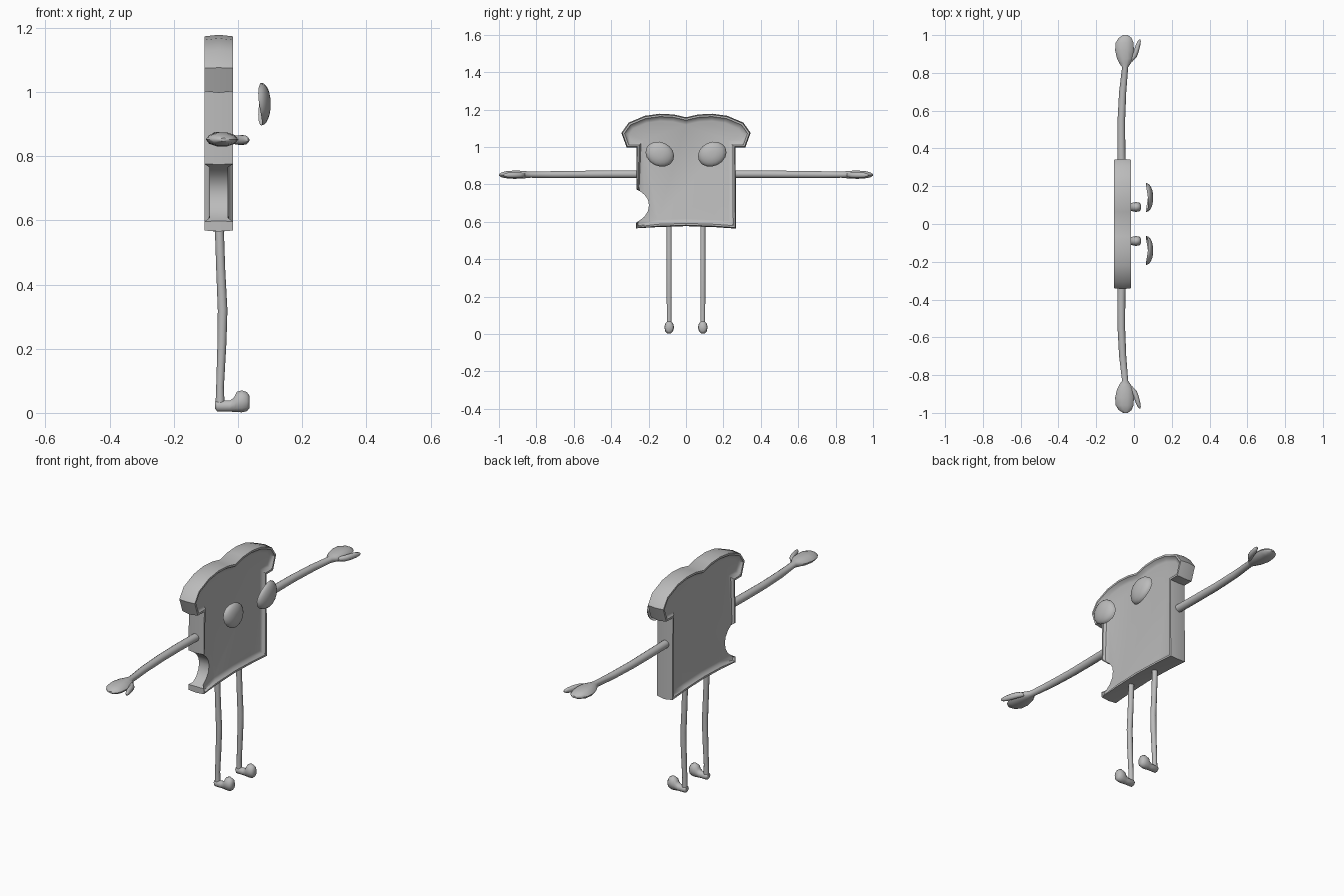
import bpy, bmesh, math
from mathutils import Vector

if "Cube" in bpy.data.objects:
    bpy.data.objects.remove(bpy.data.objects["Cube"])

grey = bpy.data.materials.new("plain grey")
grey.diffuse_color = (0.5, 0.5, 0.5, 1)
grey.use_nodes = True
grey.node_tree.nodes["Principled BSDF"].inputs["Base Color"].default_value = grey.diffuse_color


def finish(bm, name, angle=40, face_x=False):
    bmesh.ops.remove_doubles(bm, verts=bm.verts, dist=0.0002)
    bmesh.ops.recalc_face_normals(bm, faces=bm.faces)
    if face_x and sum(f.normal.x for f in bm.faces) < 0:
        bmesh.ops.reverse_faces(bm, faces=bm.faces)
    me = bpy.data.meshes.new(name)
    bm.to_mesh(me)
    bm.free()
    me.materials.append(grey)
    ob = bpy.data.objects.new(name, me)
    bpy.context.collection.objects.link(ob)
    bpy.ops.object.select_all(action='DESELECT')
    ob.select_set(True)
    bpy.context.view_layer.objects.active = ob
    bpy.ops.object.shade_smooth_by_angle(angle=math.radians(angle))
    return ob


def bridge(bm, rings):
    for a, b in zip(rings, rings[1:]):
        for i in range(len(a)):
            j = (i + 1) % len(a)
            bm.faces.new((a[i], a[j], b[j], b[i]))


def loft(name, axis, sections, side=1, n=10):
    """Rings square to an axis: each section is (x, y, z, radius 1, radius 2)."""
    bm = bmesh.new()
    u, v = [k for k in range(3) if k != axis]
    rings = []
    for x, y, z, r1, r2 in sections:
        ring = []
        for i in range(n):
            t = 2 * math.pi * i / n
            p = [x, y, z]
            p[u] += r1 * math.cos(t)
            p[v] += r2 * math.sin(t)
            p[1] *= side
            ring.append(bm.verts.new(p))
        rings.append(ring)
    bridge(bm, rings)
    bm.faces.new(rings[0])
    bm.faces.new(rings[-1])
    return finish(bm, name, 50)


# Bread slice outline (y, z, crust strength); strength 0 marks the bite
half_top = [(.262, 1.0, 1), (.315, 1.0, 1), (.342, 1.075, 1), (.305, 1.128, 1),
            (.22, 1.164, 1), (.14, 1.175, 1), (.065, 1.171, 1)]
outline = ([(.265, .567, 1)] + half_top + [(0, 1.156, 1)]
           + [(-y, z, c) for y, z, c in reversed(half_top)]
           + [(-.264, .775, .6), (-.248, .765, 0), (-.222, .745, 0), (-.203, .718, 0),
              (-.198, .69, 0), (-.203, .658, 0), (-.222, .628, 0), (-.248, .607, 0),
              (-.265, .597, .3), (-.265, .567, .5),
              (-.15, .575, 1), (0, .58, 1), (.15, .575, 1)])


def inset(dist):
    res = []
    n = len(outline)
    for i, (y, z, c) in enumerate(outline):
        p = Vector((y, z))
        a = (p - Vector(outline[i - 1][:2])).normalized()
        b = (Vector(outline[(i + 1) % n][:2]) - p).normalized()
        na, nb = Vector((-a.y, a.x)), Vector((-b.y, b.x))
        res.append(p + (na + nb) / max(1 + na.dot(nb), .5) * dist * c)
    return res


# Slice: raised crust rim around a sunken crumb on both faces
MID, RIM, CRUMB = -.06, .045, .029
bm = bmesh.new()
rings = []
for dist, x in [(.036, CRUMB), (.022, CRUMB + .004), (.012, RIM), (.002, RIM), (-.003, 0),
                (.002, -RIM), (.012, -RIM), (.022, -CRUMB - .004), (.036, -CRUMB)]:
    ring = []
    for p, (y, z, c) in zip(inset(dist), outline):
        xx = x if c else max(-CRUMB, min(CRUMB, x))
        ring.append(bm.verts.new((MID + xx, p.x, p.y)))
    rings.append(ring)
bridge(bm, rings)
for ring in (rings[0], rings[-1]):
    bm.faces.new(ring)
finish(bm, "bread_slice", 35)

for side, label in ((1, "left"), (-1, "right")):
    # Arm running out into a flat mitten hand
    loft(label + "_arm", 1, [
        (-.064, .24, .855, .021, .021), (-.067, .4, .855, .021, .021),
        (-.067, .55, .854, .020, .020), (-.060, .7, .853, .019, .019),
        (-.047, .83, .852, .016, .017), (-.047, .85, .852, .030, .019),
        (-.047, .875, .852, .043, .022), (-.050, .92, .852, .050, .023),
        (-.050, .96, .852, .047, .020), (-.047, .985, .851, .034, .014),
        (-.045, 1.0, .851, .012, .005)], side)
    loft(label + "_thumb", 1, [
        (-.020, .86, .85, .012, .010), (.000, .885, .85, .015, .015),
        (.012, .915, .85, .014, .016), (.022, .95, .85, .012, .014),
        (.028, .968, .85, .008, .009), (.030, .976, .85, .003, .003)], side)
    # Thin leg with a slight knee
    loft(label + "_leg", 2, [
        (-.056, .09, .03, .014, .014), (-.056, .09, .08, .012, .013),
        (-.050, .09, .22, .014, .014), (-.048, .09, .32, .015, .014),
        (-.054, .09, .45, .014, .014), (-.059, .09, .6, .014, .014)], side)
    # Shoe: narrow heel and a bulbous toe
    loft(label + "_foot", 0, [
        (-.071, .09, .024, .012, .012), (-.064, .09, .021, .018, .018),
        (-.025, .09, .021, .019, .018), (-.012, .09, .026, .021, .024),
        (-.004, .09, .034, .024, .033), (.012, .09, .036, .026, .036),
        (.028, .09, .035, .023, .031), (.036, .09, .034, .014, .020)], side)

    # Eye: open shallow dome hovering in front of the face, tilted outward
    bm = bmesh.new()
    tilt, n, rings = math.radians(25), 16, []
    for k in range(6):
        s = math.cos(k / 6 * math.pi / 2)
        ring = []
        for i in range(n):
            t = 2 * math.pi * i / n
            a, b = .079 * s * math.cos(t), .064 * s * math.sin(t)
            y = a * math.cos(tilt) - b * math.sin(tilt)
            z = a * math.sin(tilt) + b * math.cos(tilt)
            rim = .063 + .012 * math.sin(t) ** 2
            ring.append(bm.verts.new((rim + (.102 - rim) * math.sqrt(1 - s * s),
                                      side * (.14 + y), .962 + z)))
        rings.append(ring)
    bridge(bm, rings)
    bm.faces.new(rings[-1])
    finish(bm, label + "_eye", 60, True)
